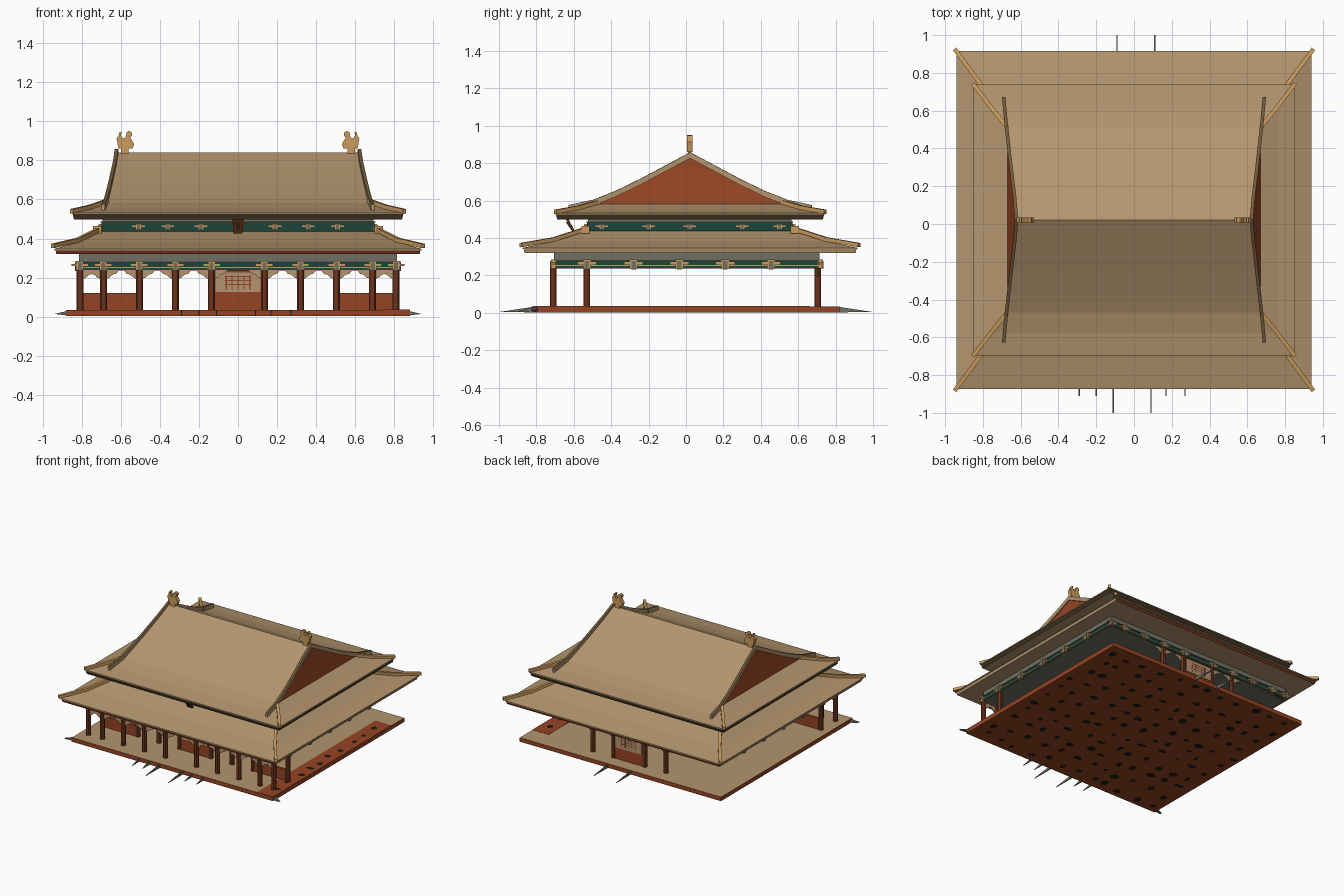
import bpy, bmesh, math, random
from mathutils import Vector

random.seed(4)
cube = bpy.data.objects.get("Cube")
if cube:
    bpy.data.objects.remove(cube, do_unlink=True)


def material(name, r, g, b):
    m = bpy.data.materials.new(name)
    m.use_nodes = True
    m.diffuse_color = (r, g, b, 1)
    m.node_tree.nodes["Principled BSDF"].inputs["Base Color"].default_value = (r, g, b, 1)
    return m


TAN = material("roof tan", .45, .30, .155)
RED = material("brick red", .30, .058, .017)
WOOD = material("dark red wood", .15, .033, .012)
GREEN = material("beam green", .011, .06, .042)
GOLD = material("ridge gold", .60, .33, .11)
GREY = material("stone grey", .16, .16, .13)
DARK = material("eave brown", .048, .034, .014)
SPOT = material("floor dark", .010, .011, .005)
CREAM = material("lattice cream", .46, .30, .16)
BROWN = material("verge brown", .17, .105, .045)


def make(name, verts, faces, mats, rule=None):
    me = bpy.data.meshes.new(name)
    me.from_pydata(verts, [], faces)
    for m in mats:
        me.materials.append(m)
    bm = bmesh.new()
    bm.from_mesh(me)
    bmesh.ops.remove_doubles(bm, verts=bm.verts, dist=.0001)
    bmesh.ops.recalc_face_normals(bm, faces=bm.faces)
    if rule:
        for f in bm.faces:
            f.material_index = rule(f.normal, f.calc_center_median())
    bm.to_mesh(me)
    bm.free()
    ob = bpy.data.objects.new(name, me)
    bpy.context.collection.objects.link(ob)


def box(name, x, y, z, mats, rule=None):
    v = [(a, b, c) for c in z for a, b in ((x[0], y[0]), (x[1], y[0]), (x[1], y[1]), (x[0], y[1]))]
    f = [(0, 1, 2, 3), (4, 5, 6, 7)] + [(i, (i + 1) % 4, (i + 1) % 4 + 4, i + 4) for i in range(4)]
    make(name, v, f, mats, rule)


def loft(name, rings, cy, mats, rule=None):
    """Stack of rectangles (half width, half depth, height)."""
    v = [(sx * hx, cy + sy * hy, z) for hx, hy, z in rings
         for sx, sy in ((-1, -1), (1, -1), (1, 1), (-1, 1))]
    f = [(4 * k + i, 4 * k + (i + 1) % 4, 4 * k + 4 + (i + 1) % 4, 4 * k + 4 + i)
         for k in range(len(rings) - 1) for i in range(4)]
    if rings[-1][1] > 0:
        f.append(tuple(range(len(v) - 4, len(v))))
    make(name, v, f + [(0, 1, 2, 3)], mats, rule)


def ridge(name, path, w, h, mats, rule=None):
    """Sweep an upright rectangle along a path."""
    pts = [Vector(p) for p in path]
    v, f = [], []
    for i, p in enumerate(pts):
        t = pts[min(i + 1, len(pts) - 1)] - pts[max(i - 1, 0)]
        side = Vector((-t.y, t.x, 0)).normalized() * w / 2
        up = Vector((0, 0, h / 2))
        v += [p - side - up, p + side - up, p + side + up, p - side + up]
    for k in range(len(pts) - 1):
        f += [(4 * k + i, 4 * k + (i + 1) % 4, 4 * k + 4 + (i + 1) % 4, 4 * k + 4 + i) for i in range(4)]
    n = len(v)
    make(name, v, f + [(0, 1, 2, 3), (n - 4, n - 3, n - 2, n - 1)], mats, rule)


def plate(name, pts, thick, mat, axis):
    """Extrude a closed outline along a horizontal axis vector."""
    a = Vector(axis) * thick / 2
    n = len(pts)
    v = [Vector(p) - a for p in pts] + [Vector(p) + a for p in pts]
    f = [tuple(range(n)), tuple(range(n, 2 * n))]
    f += [(i, (i + 1) % n, (i + 1) % n + n, i + n) for i in range(n)]
    make(name, v, f, [mat])


def column(x, y):
    bpy.ops.mesh.primitive_cylinder_add(vertices=12, radius=.018, depth=.205, location=(x, y, .137))
    ob = bpy.context.object
    ob.name = "column"
    ob.data.materials.append(WOOD)
    bpy.ops.object.shade_smooth_by_angle()


# Platform: tan floor, red rim, one red side strip and dark blotches
box("platform", (-.88, .88), (-.82, .82), (.002, .034), [RED, TAN], lambda n, c: int(n.z > .5))
box("floor_strip", (.74, .88), (-.82, .66), (.03, .036), [RED])


def blotches(name, nx, ny, xr, yr, z):
    """Irregular flat patches on a jittered grid."""
    v, f = [], []
    for i in range(nx * ny):
        u = (i % nx + random.uniform(.25, .75)) / nx
        w = (i // nx + random.uniform(.25, .75)) / ny
        cx, cy = xr[0] + u * (xr[1] - xr[0]), yr[0] + w * (yr[1] - yr[0])
        sx, sy = random.uniform(.018, .04), random.uniform(.016, .035)
        f.append(tuple(range(len(v), len(v) + 8)))
        for k in range(8):
            r, a = random.uniform(.75, 1.15), k * math.pi / 4
            v.append((cx + sx * r * math.cos(a), cy + sy * r * math.sin(a), z))
    make(name, v, f, [SPOT])


blotches("underside_blotches", 12, 11, (-.86, .86), (-.8, .8), 0)
blotches("strip_blotches", 1, 10, (.78, .86), (-.78, .62), .0375)

# Stair cheeks and corner spurs
for s in (-1, 1):
    for x, tip in ((-.1, 1), (.1, 1), (-.28, .91), (-.19, .91), (.18, .91), (.28, .91)):
        if s < 0 or tip == 1:
            plate("stair_cheek", [(x + s * .01, s * .8, .034), (x + s * .01, s * .8, .002),
                                  (x + s * .01, s * tip, .004)], .006, GREY, (1, 0, 0))
    plate("corner_spur", [(s * .87, -.8, .03), (s * .87, -.8, .005), (s * .94, -.82, .014)],
          .02, GREY, (0, 1, 0))

# Columns: front colonnade, recessed row, back doorway
FRONT = [s * x for x in (.135, .32, .505, .69, .81) for s in (-1, 1)]
RECESS = [x for x in FRONT if abs(x) != .69]
BACK = [x for x in FRONT if abs(x) < .4]
for xs, y in ((FRONT, -.71), (RECESS, -.53), (BACK, .705)):
    for x in xs:
        column(x, y)

# Low walls in the end bays
for s in (-1, 1):
    box("low_wall", sorted((s * .52, s * .8)), (-.54, -.52), (.034, .12), [RED])

# Doors with lattice panels
for y in (-.53, .705):
    box("door", (-.12, .12), (y - .01, y + .01), (.034, .24), [RED])
    for s in (-1, 1):
        py = y + s * .012
        box("door_lattice", (-.115, .115), (py - .003, py + .003), (.125, .225), [CREAM])
        for k in range(-2, 3):
            box("lattice_bar", (k * .03 - .003, k * .03 + .003), (py - .004, py + .004), (.14, .21), [RED])
        for z in (.165, .185, .205):
            box("lattice_rail", (-.07, .07), (py - .004, py + .004), (z - .002, z + .002), [RED])

# Carved spandrels beside the column heads
for xs, y in ((FRONT, -.71), (BACK, .705)):
    for x in xs:
        for s in (-1, 1):
            if abs(x + s * .06) < .8:
                plate("spandrel", [(x + s * d, y, z) for d, z in
                                   ((.015, .238), (.08, .238), (.066, .22), (.045, .214), (.034, .202), (.015, .193))],
                      .008, CREAM, (0, 1, 0))

# Entablatures: green beams with gold and dark lines, grey friezes
loft("lower_beam", [(.82, .715, .236), (.82, .715, .282)], .005, [GREEN, GREY], lambda n, c: int(n.z < -.5))
loft("lower_frieze", [(.815, .71, .282), (.815, .71, .34)], .005, [GREY])
loft("upper_beam", [(.70, .55, .42), (.70, .55, .488)], .02, [GREEN])
loft("upper_frieze", [(.695, .545, .488), (.695, .545, .51)], .02, [GREY])
for z, mat in ((.236, DARK), (.25, GOLD), (.277, DARK)):
    loft("lower_beam_line", [(.823, .718, z), (.823, .718, z + .004)], .005, [mat])
loft("upper_beam_line", [(.703, .553, .482), (.703, .553, .487)], .02, [DARK])


def bracket(x, y, z, w, h, along_x):
    """Gold bracket with side arms and a grey centre block."""
    for name, half, out, z0, z1, mat in (("bracket", 1, .012, 0, 1, GOLD), ("bracket_arm", 2.2, .007, .45, .7, GOLD),
                                         ("bracket_block", .55, .016, -.05, .85, GREY)):
        a, b = (w * half, out) if along_x else (out, w * half)
        box(name, (x - a, x + a), (y - b, y + b), (z + h * z0, z + h * z1), [mat])


for y in (-.71, .72):
    for x in FRONT:
        bracket(x, y, .238, .019, .046, True)
for y in (-.53, .57):
    for x in (-.51, -.36, -.19, .19, .36, .51):
        bracket(x, y, .445, .015, .03, True)
for s in (-1, 1):
    for y in (-.53, -.28, -.035, .21, .455):
        bracket(s * .82, y, .235, .022, .05, False)
    for y in (-.45, -.2, .02, .3, .5):
        bracket(s * .70, y, .445, .015, .03, False)

# Lower roof skirt
CY = .022
loft("lower_eave", [(.93, .885, .32), (.935, .89, .343)], CY, [WOOD, TAN],
     lambda n, c: int(n.z < -.8 or abs(n.x) > .5))
loft("lower_roof", [(.94, .895, .34), (.94, .895, .347), (.82, .73, .382), (.70, .55, .436)], CY, [TAN])

# Upper hip-and-gable roof: gable walls are red, skirts tan
loft("upper_eave", [(.84, .71, .498), (.848, .718, .53)], CY, [DARK, TAN], lambda n, c: int(n.z < -.8))
loft("upper_roof", [(.85, .72, .525), (.85, .72, .532), (.76, .60, .552), (.67, .49, .582), (.66, .40, .625),
                    (.645, .27, .692), (.628, .12, .775), (.62, 0, .842)], CY, [TAN, RED],
     lambda n, c: int(abs(n.x) > .5 and c.z > .585))

# Verges with dark tops, and gold hip ridges
for sx in (-1, 1):
    for sy in (-1, 1):
        def curve(pts):
            return [(sx * x, CY + sy * y, z) for x, y, z in pts]
        ridge("verge_ridge", curve([(.622, 0, .842), (.632, .12, .778), (.65, .27, .698), (.665, .40, .635),
                                    (.678, .52, .588), (.69, .65, .56)]), .018, .032, [TAN, BROWN],
              lambda n, c: int(n.z > .5))
        ridge("upper_hip_ridge", curve([(.67, .49, .592), (.76, .60, .561), (.853, .722, .54)]),
              .022, .022, [GOLD])
        ridge("lower_hip_ridge", curve([(.70, .545, .452), (.82, .73, .392), (.95, .905, .362)]),
              .022, .022, [GOLD])
        x, y = sx * .72, CY + sy * .56
        box("hip_knob", (x - .022, x + .022), (y - .022, y + .022), (.425, .465), [GOLD])

# Ridge-end beasts
BEAST = [(.612, .86), (.54, .86), (.532, .885), (.545, .905), (.552, .918), (.542, .928), (.545, .945),
         (.56, .951), (.572, .944), (.573, .925), (.582, .912), (.594, .916), (.6, .93), (.596, .945),
         (.607, .947), (.612, .925), (.622, .912)]
for s in (-1, 1):
    plate("ridge_beast", [(s * x, .02, z) for x, z in BEAST], .03, GOLD, (0, 1, 0))
    box("beast_foot", sorted((s * .56, s * .6)), (.01, .03), (.835, .866), [GOLD])

# Tilted name board under the upper eave, left blank
plate("board", [(-.03, -.635, .5), (.03, -.635, .5), (.022, -.595, .425), (-.022, -.595, .425)],
      .014, WOOD, (0, 1, 0))
plate("board_face", [(-.012, -.638, .485), (.012, -.638, .485), (.009, -.608, .44), (-.009, -.608, .44)],
      .009, DARK, (0, 1, 0))
